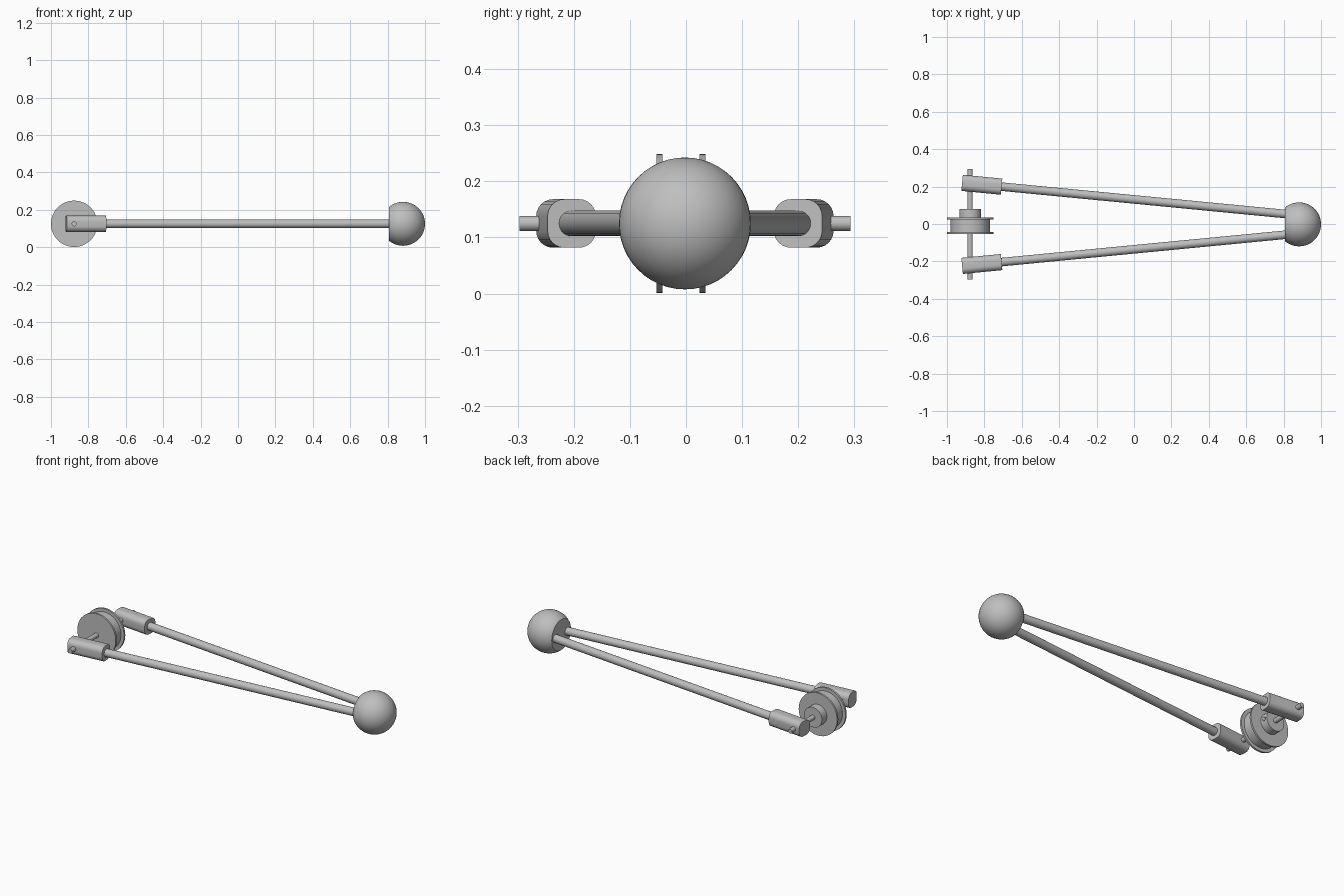
import bpy, bmesh, math
from mathutils import Matrix, Vector

if "Cube" in bpy.data.objects:
    bpy.data.objects.remove(bpy.data.objects["Cube"])

CY, CZ = -0.002, 0.125      # symmetry plane and axle height
WX = -0.876                 # wheel axis position

grey = bpy.data.materials.new("plain grey")
grey.diffuse_color = (0.52, 0.52, 0.52, 1)
grey.use_nodes = True
grey.node_tree.nodes["Principled BSDF"].inputs["Base Color"].default_value = grey.diffuse_color


def finish(name, bm, angle=30):
    """Turn a bmesh into a named object, smooth with sharp edges kept."""
    bmesh.ops.recalc_face_normals(bm, faces=bm.faces)
    mesh = bpy.data.meshes.new(name)
    bm.to_mesh(mesh)
    bm.free()
    mesh.materials.append(grey)
    ob = bpy.data.objects.new(name, mesh)
    bpy.context.collection.objects.link(ob)
    bpy.ops.object.select_all(action='DESELECT')
    ob.select_set(True)
    bpy.context.view_layer.objects.active = ob
    bpy.ops.object.shade_smooth_by_angle(angle=math.radians(angle))
    return ob


def rod(name, a, b, r, sides=24):
    """Closed cylinder between two points."""
    a, b = Vector(a), Vector(b)
    d = b - a
    bm = bmesh.new()
    m = Matrix.Translation((a + b) / 2) @ d.to_track_quat('Z', 'Y').to_matrix().to_4x4()
    bmesh.ops.create_cone(bm, cap_ends=True, segments=sides, radius1=r, radius2=r,
                          depth=d.length, matrix=m)
    return finish(name, bm)


def cut(ob, cutter):
    cutter.hide_render = True
    cutter.hide_set(True)
    mod = ob.modifiers.new("hole", 'BOOLEAN')
    mod.operation = 'DIFFERENCE'
    mod.solver = 'EXACT'
    mod.object = cutter


# Ball with a flat face where the arms enter
bm = bmesh.new()
bmesh.ops.create_uvsphere(bm, u_segments=48, v_segments=24, radius=0.1175,
                          matrix=Matrix.Translation((0.8825, CY, CZ)))
res = bmesh.ops.bisect_plane(bm, geom=bm.verts[:] + bm.edges[:] + bm.faces[:],
                             plane_co=(0.806, 0, 0), plane_no=(-1, 0, 0), clear_outer=True)
bmesh.ops.holes_fill(bm, edges=[e for e in bm.edges if e.is_boundary], sides=0)
finish("ball", bm)

# Spool: stepped profile (y, radius) spun around the axle
profile = [(-0.053, 0), (-0.053, 0.124), (-0.042, 0.124), (-0.042, 0.105),
           (0.024, 0.105), (0.024, 0.124), (0.035, 0.124), (0.035, 0.058),
           (0.081, 0.058), (0.081, 0)]
bm = bmesh.new()
vs = [bm.verts.new((WX, y, CZ + r)) for y, r in profile]
es = [bm.edges.new(p) for p in zip(vs, vs[1:])]
bmesh.ops.spin(bm, geom=vs + es, cent=(WX, 0, CZ), axis=(0, 1, 0),
               angle=math.tau, steps=48, use_duplicate=False)
bmesh.ops.remove_doubles(bm, verts=bm.verts, dist=1e-5)
spool = finish("spool", bm)

# Set screw hole in the spool hub
cut(spool, rod("hub_hole_cutter", (WX + 0.02, 0.058, CZ), (WX + 0.09, 0.058, CZ), 0.012, 16))

# Axle
rod("axle", (WX, CY - 0.295, CZ), (WX, CY + 0.295, CZ), 0.0135)

# Two arms, each a rod with a rounded end block
for side, label in ((-1, "front"), (1, "back")):
    tail = Vector((-0.919, CY + side * 0.222, CZ))
    tip = Vector((0.83, CY + side * 0.0535, CZ))
    along = (tip - tail).normalized()
    rod(label + "_arm_rod", tail + along * 0.19, tip, 0.0228, 20)

    # Rounded rectangle section extruded along the arm
    across = Vector((-along.y, along.x, 0))
    half, rad = 0.0432, 0.030
    bm = bmesh.new()
    ring = []
    for q in range(4):
        cu = (half - rad) * (1 if q in (0, 3) else -1)
        cv = (half - rad) * (1 if q in (0, 1) else -1)
        for i in range(7):
            t = math.radians(90 * q + 15 * i)
            ring.append(bm.verts.new(tail + across * (cu + rad * math.cos(t))
                                     + Vector((0, 0, cv + rad * math.sin(t)))))
    face = bm.faces.new(ring)
    out = bmesh.ops.extrude_face_region(bm, geom=[face], use_keep_orig=True)
    bmesh.ops.translate(bm, vec=along * 0.212,
                        verts=[v for v in out["geom"] if isinstance(v, bmesh.types.BMVert)])
    finish(label + "_arm_block", bm)
